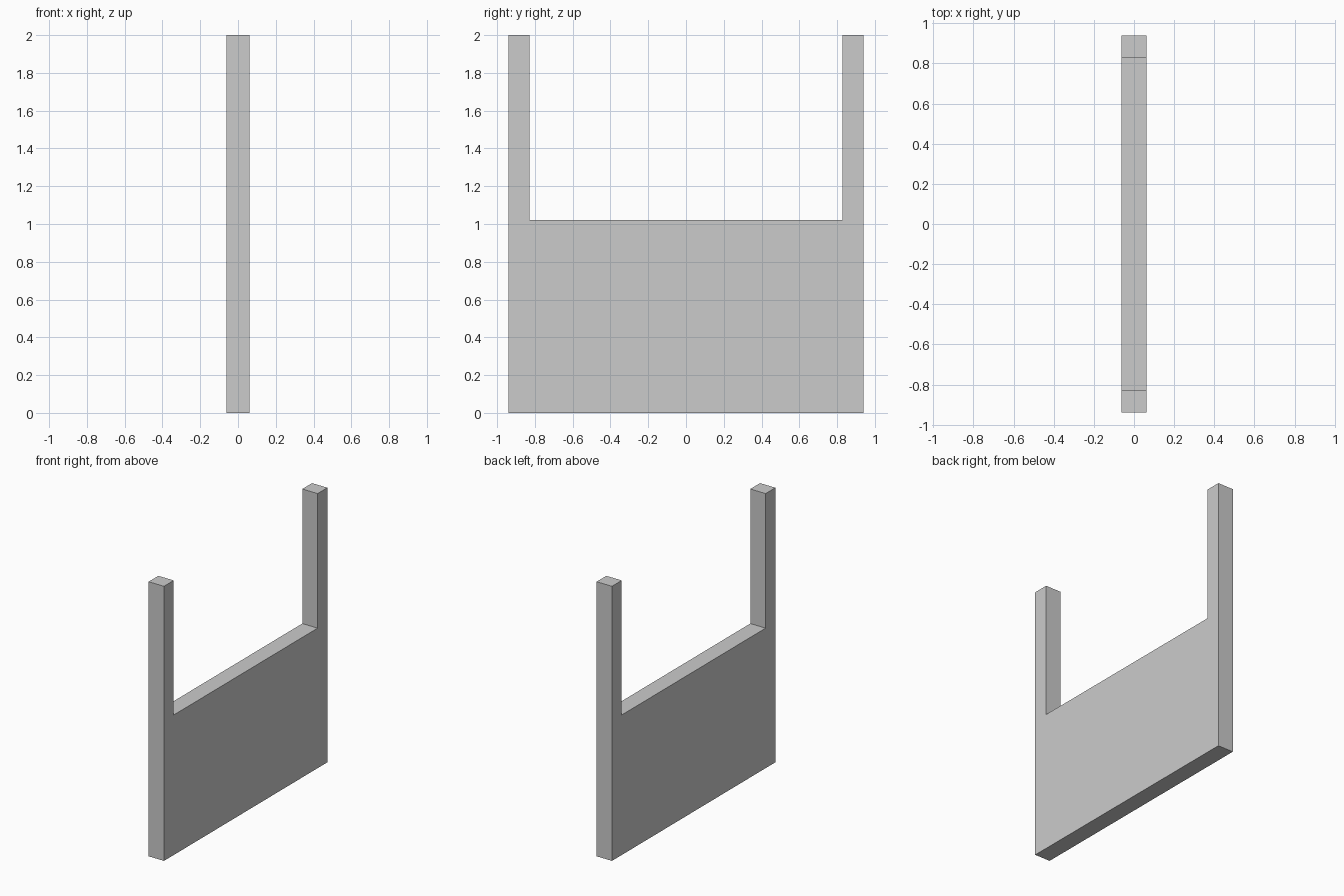
import bpy
import bmesh

if "Cube" in bpy.data.objects:
    bpy.data.objects.remove(bpy.data.objects["Cube"])

HALF_WIDTH = 0.94    # outer y
HALF_GAP = 0.828     # inner y of the uprights
PANEL_TOP = 1.02
HEIGHT = 2.0
THICKNESS = 0.124    # along x

# Half of the U-shaped outline (y, z), mirrored to make the whole
half = [(HALF_WIDTH, 0), (HALF_WIDTH, HEIGHT), (HALF_GAP, HEIGHT), (HALF_GAP, PANEL_TOP)]
outline = half + [(-y, z) for y, z in reversed(half)]

# Panel with two uprights, extruded through its thickness
bm = bmesh.new()
face = bm.faces.new([bm.verts.new((-THICKNESS / 2, y, z)) for y, z in outline])
result = bmesh.ops.extrude_face_region(bm, geom=[face], use_keep_orig=True)
moved = [v for v in result["geom"] if isinstance(v, bmesh.types.BMVert)]
bmesh.ops.translate(bm, verts=moved, vec=(THICKNESS, 0, 0))
bmesh.ops.recalc_face_normals(bm, faces=bm.faces)

mesh = bpy.data.meshes.new("panel_with_uprights")
bm.to_mesh(mesh)
bm.free()
bpy.context.collection.objects.link(bpy.data.objects.new("panel_with_uprights", mesh))
